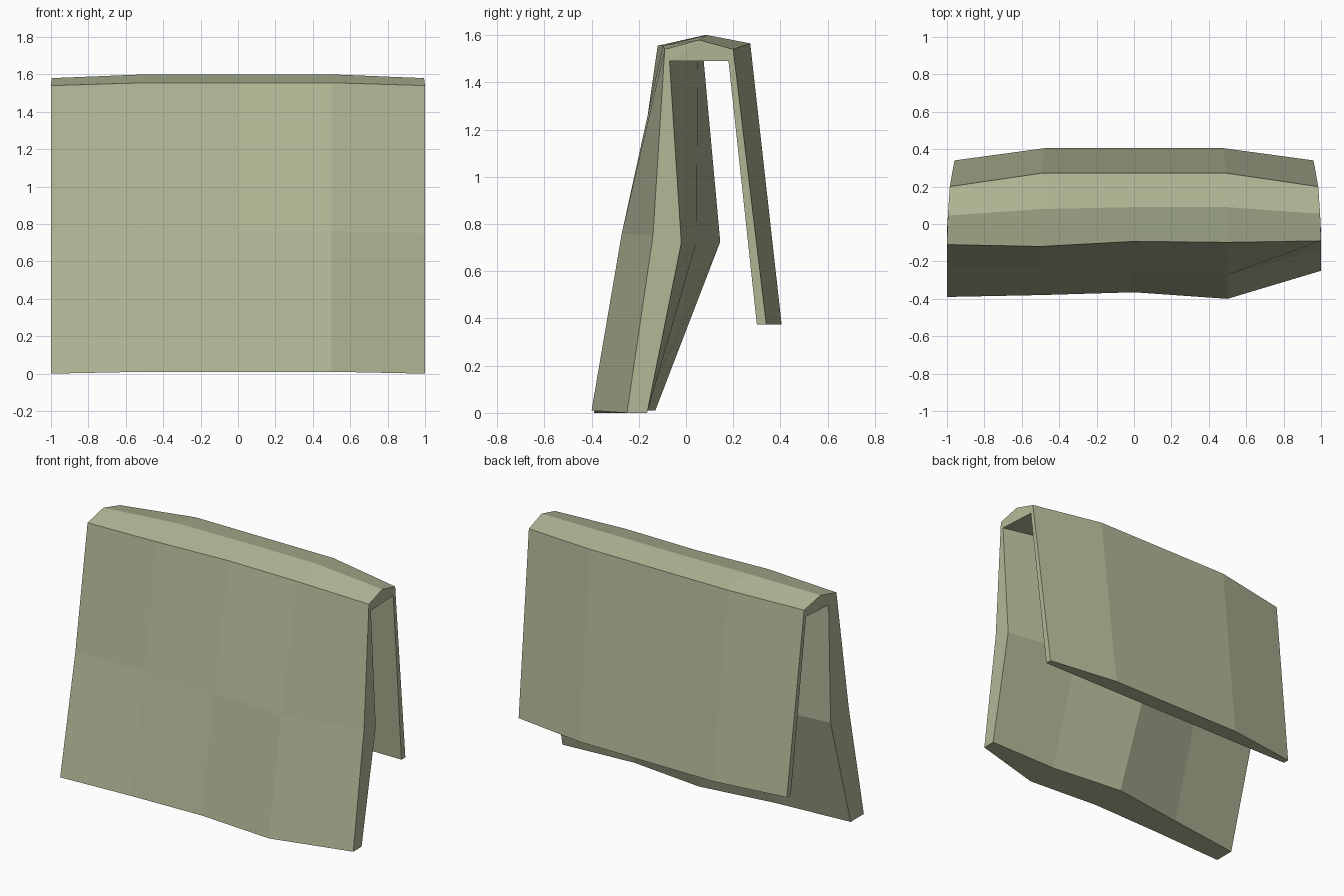
import bpy
import bmesh

# Cross-section of the draped cloth, walked once around (outer face, then inner face).
# Each row: z at the two ends, z in the middle, half width, y at the five columns (left to right)
SECTION = [
    (0.00, 0.01, 1.00, (-0.39, -0.38, -0.365, -0.40, -0.25)),     # front hem, outside
    (0.75, 0.76, 1.00, (-0.235, -0.232, -0.25, -0.272, -0.14)),   # front fold
    (1.54, 1.555, 1.00, (-0.11, -0.12, -0.093, -0.098, -0.09)),   # front top edge
    (1.58, 1.60, 0.995, (0.045, 0.08, 0.09, 0.09, 0.055)),        # ridge
    (1.54, 1.565, 0.985, (0.20, 0.272, 0.272, 0.272, 0.20)),      # back top edge
    (0.375, 0.375, 0.96, (0.34, 0.405, 0.405, 0.405, 0.34)),      # back hem, outside
    (0.375, 0.375, 0.96, (0.30, 0.30, 0.30, 0.30, 0.30)),         # back hem, inside
    (1.49, 1.49, 0.985, (0.18, 0.18, 0.18, 0.18, 0.18)),          # inner roof, back
    (1.49, 1.49, 1.00, (-0.03, 0.03, 0.075, 0.05, -0.07)),        # inner roof, front
    (0.72, 0.725, 1.00, (-0.05, 0.01, 0.145, 0.045, -0.02)),      # front fold, inside
    (0.00, 0.01, 1.00, (-0.255, -0.20, -0.13, -0.183, -0.165)),   # front hem, inside
]
COLUMNS = (-1.0, -0.5, 0.0, 0.5, 1.0)

cloth = bpy.data.materials.new("olive_cloth")
cloth.diffuse_color = (0.445, 0.479, 0.309, 1.0)

# Loft the section across the columns
bm = bmesh.new()
loops = []
for c, x in enumerate(COLUMNS):
    end = abs(x) == 1.0
    loops.append([bm.verts.new((x * half, ys[c], z_end if end else z_mid))
                  for z_end, z_mid, half, ys in SECTION])

n = len(SECTION)
for a, b in zip(loops, loops[1:]):
    for i in range(n):
        j = (i + 1) % n
        bm.faces.new((a[i], b[i], b[j], a[j]))

# Close both side edges with strips between the outer and inner face
PAIRS = [(0, 1, 9, 10), (1, 2, 8, 9), (4, 5, 6, 7)]
for loop in (loops[0], loops[-1]):
    for quad in PAIRS:
        bm.faces.new([loop[i] for i in quad])
    bm.faces.new([loop[i] for i in (2, 3, 8)])
    bm.faces.new([loop[i] for i in (3, 7, 8)])
    bm.faces.new([loop[i] for i in (3, 4, 7)])

bmesh.ops.recalc_face_normals(bm, faces=bm.faces)
mesh = bpy.data.meshes.new("draped_cloth")
bm.to_mesh(mesh)
bm.free()
mesh.materials.append(cloth)
bpy.context.collection.objects.link(bpy.data.objects.new("draped_cloth", mesh))
